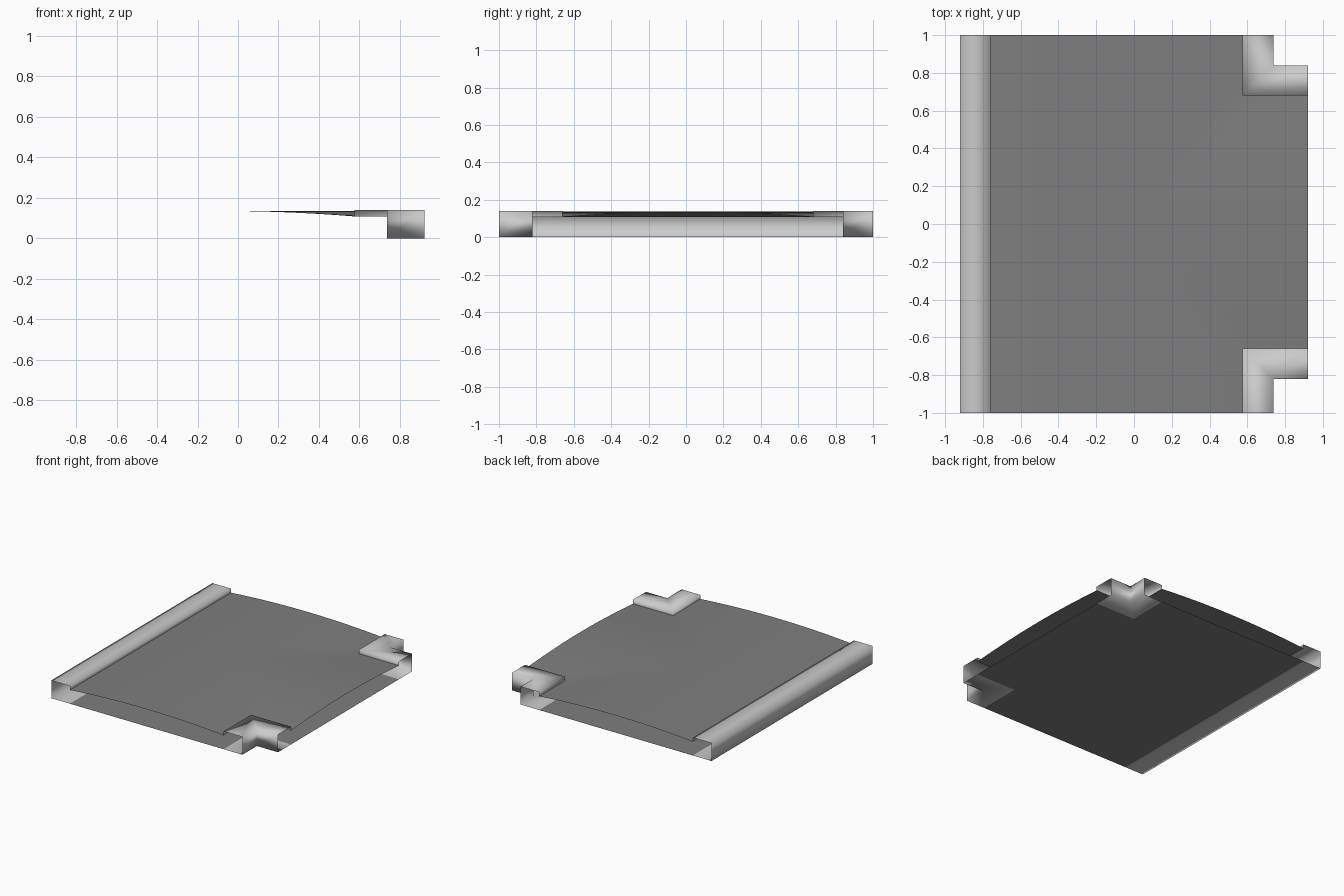
import bpy, bmesh

if "Cube" in bpy.data.objects:
    bpy.data.objects.remove(bpy.data.objects["Cube"])

TOP, EDGE, CROWN = 0.14, 0.108, 0.135   # curb top, road edge, road crown
XL, XR = -0.76, 0.575                   # road edges of the through street
YF, YB = -0.66, 0.68                    # road edges of the side street
XN, XE = 0.738, 0.922                   # notch wall and tile end
N = 16


def material(name, grey):
    mat = bpy.data.materials.new(name)
    mat.diffuse_color = (grey, grey, grey, 1)
    mat.use_nodes = True
    mat.node_tree.nodes["Principled BSDF"].inputs["Base Color"].default_value = mat.diffuse_color
    return mat


asphalt = material("asphalt", 0.21)


def make_object(name, bm, mat=None):
    for f in bm.faces:
        f.smooth = True
    mesh = bpy.data.meshes.new(name)
    bm.to_mesh(mesh)
    bm.free()
    if mat:
        mesh.materials.append(mat)
    obj = bpy.data.objects.new(name, mesh)
    bpy.context.collection.objects.link(obj)
    return obj


def curb(name, outer, inner):
    """Open-ended curb: bottom strip, outer wall, top and low inner wall, softly shaded."""
    bm = bmesh.new()
    rows = [[bm.verts.new((x, y, z)) for x, y in path]
            for path, z in ((inner, 0), (outer, 0), (outer, TOP), (inner, TOP), (inner, EDGE))]
    for a, b in zip(rows, rows[1:]):
        for i in range(len(a) - 1):
            bm.faces.new((a[i], a[i + 1], b[i + 1], b[i]))
    return make_object(name, bm)


def arch(v, lo, hi):
    t = (2 * v - lo - hi) / (hi - lo)
    return EDGE + (CROWN - EDGE) * max(0.0, 1 - t * t)


def height(x, y):
    h = arch(x, XL, XR)
    if x > (XL + XR) / 2:
        h = max(h, arch(y, YF, YB))
    return h


# Curbs: one straight, two L-shaped corners
curb("straight_curb", [(-XE, 1), (-XE, -1)], [(XL, 1), (XL, -1)])
curb("back_corner_curb", [(XE, 0.84), (XN, 0.84), (XN, 1)],
     [(XE, YB), (XR, YB), (XR, 1)])
curb("front_corner_curb", [(XN, -1), (XN, -0.82), (XE, -0.82)],
     [(XR, -1), (XR, YF), (XE, YF)])

# Cambered road surface, the two crowns meeting in a T
bm = bmesh.new()
xs = [XL + (XR - XL) * i / N for i in range(N + 1)] + [XE]
ys = [-1] + [YF + (YB - YF) * i / N for i in range(N + 1)] + [1]
grid = [[bm.verts.new((x, y, height(x, y))) for y in ys] for x in xs]
for i in range(len(xs) - 1):
    for j in range(len(ys) - 1):
        if i == N and j in (0, len(ys) - 2):
            continue                     # corners belong to the curbs
        bm.faces.new((grid[i][j], grid[i + 1][j], grid[i + 1][j + 1], grid[i][j + 1]))
bmesh.ops.delete(bm, geom=[v for v in bm.verts if not v.link_faces], context='VERTS')
make_object("road_surface", bm, asphalt)

# Flat underside of the road, between the curb bottoms
bm = bmesh.new()
outline = [(XL, -1), (XL, 1), (XR, 1), (XR, YB), (XE, YB),
           (XE, YF), (XR, YF), (XR, -1)]
bm.faces.new([bm.verts.new((x, y, 0)) for x, y in outline])
make_object("road_underside", bm, asphalt)
